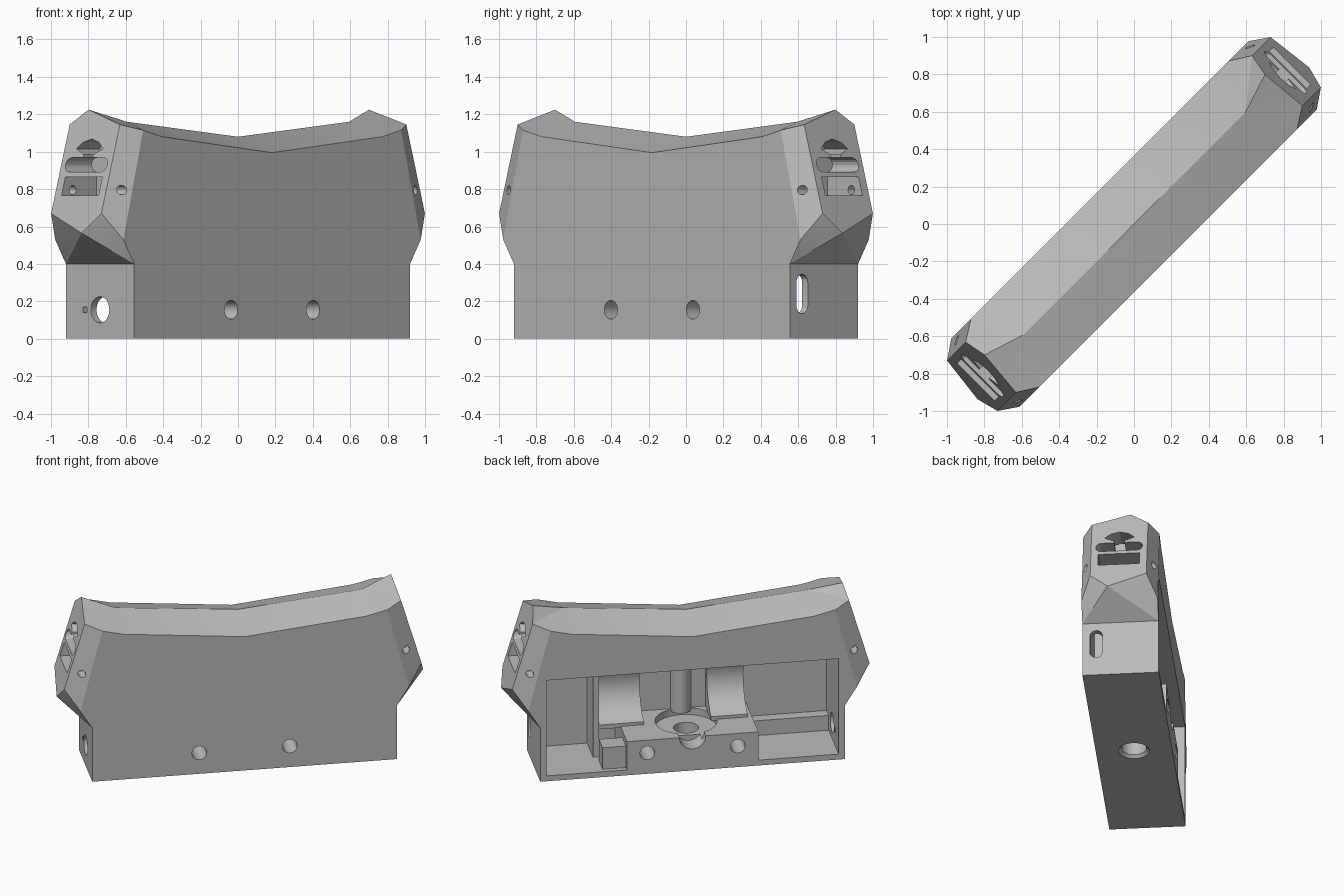
import bpy, bmesh, math
from mathutils import Matrix, Vector

cube = bpy.data.objects.get("Cube")
if cube:
    bpy.data.objects.remove(cube, do_unlink=True)

GREY = (0.5, 0.5, 0.5, 1)
mat = bpy.data.materials.new("plain grey")
mat.use_nodes = True
mat.diffuse_color = GREY
mat.node_tree.nodes["Principled BSDF"].inputs["Base Color"].default_value = GREY

V = 0.258      # half thickness
L = 1.043      # half length of the base
BACK = -0.21   # inner wall of the cavity


def make(name, bm):
    bmesh.ops.recalc_face_normals(bm, faces=bm.faces)
    mesh = bpy.data.meshes.new(name)
    bm.to_mesh(mesh)
    bm.free()
    mesh.materials.append(mat)
    ob = bpy.data.objects.new(name, mesh)
    bpy.context.collection.objects.link(ob)
    return ob


def box(name, x, y, z):
    bm = bmesh.new()
    size = [b - a for a, b in (x, y, z)]
    mid = [(a + b) / 2 for a, b in (x, y, z)]
    bmesh.ops.create_cube(bm, size=1, matrix=Matrix.Translation(mid) @ Matrix.Diagonal((*size, 1)))
    return make(name, bm)


def cylinder(name, start, end, r, r2=None):
    bm = bmesh.new()
    a, b = Vector(start), Vector(end)
    turn = (b - a).to_track_quat('Z', 'Y').to_matrix().to_4x4()
    bmesh.ops.create_cone(bm, cap_ends=True, segments=32, radius1=r, radius2=r2 or r,
                          depth=(b - a).length, matrix=Matrix.Translation((a + b) / 2) @ turn)
    return make(name, bm)


def prism(name, outline, x0, x1):
    """Extrude a (y, z) outline along the length."""
    bm = bmesh.new()
    face = bm.faces.new([bm.verts.new((x0, y, z)) for y, z in outline])
    ext = bmesh.ops.extrude_face_region(bm, geom=[face])
    bmesh.ops.translate(bm, vec=(x1 - x0, 0, 0),
                        verts=[v for v in ext["geom"] if isinstance(v, bmesh.types.BMVert)])
    return make(name, bm)


def cut(ob, cutter):
    cutter.hide_render = True
    mod = ob.modifiers.new("cut", 'BOOLEAN')
    mod.operation = 'DIFFERENCE'
    mod.solver = 'EXACT'
    mod.object = cutter
    with bpy.context.temp_override(object=ob, active_object=ob, selected_objects=[ob]):
        bpy.ops.object.modifier_apply(modifier=mod.name)
    bpy.data.objects.remove(cutter, do_unlink=True)


# Faceted slab with a dipped ridge and tapered ends
bm = bmesh.new()
for m in (1, -1):
    def face(*pts):
        bm.faces.new([bm.verts.new((m * x, y, z)) for x, y, z in pts])
    ridge0, ridge1 = (0, 0, 1.08), (0.84, 0, 1.16)
    apex, chin = (1.06, 0.07, 1.225), (1.254, -0.07, 0.565)
    sides = []
    for s in (-1, 1):
        y = s * V
        base, hip, cheek = (L, y, 0), (L, y, 0.4), (1.124, y, 0.53)
        brow, edge, dip = (0.975, y, 1.115), (0.83, y, 1.08), (0, y, 0.995)
        low, high = (1.223, s * 0.19, 0.67), (1.083, s * 0.19, 1.145)
        sides.append((base, hip, low, high))
        face((0, y, 0), base, hip, cheek, brow, edge, dip)
        face(dip, edge, ridge1, ridge0)
        face(edge, brow, ridge1)
        face(brow, high, ridge1)
        face(high, apex, ridge1)
        face(brow, cheek, low, high)
        face(cheek, chin, low)
        face(cheek, hip, chin)
    (b0, h0, l0, t0), (b1, h1, l1, t1) = sides
    face(l0, t0, apex, t1, l1, chin)
    face(h0, chin, h1)
    face(b0, h0, h1, b1)
    face((0, -V, 0), b0, b1, (0, V, 0))
bmesh.ops.remove_doubles(bm, verts=bm.verts, dist=0.0005)
bmesh.ops.dissolve_limit(bm, angle_limit=0.01, verts=bm.verts, edges=bm.edges)
body = make("body", bm)

# Open cavity in the back, leaving a raised centre block
cut(body, box("cavity", (-1, 1), (BACK, 0.4), (0.25, 0.75)))
for m in (-1, 1):
    cut(body, box("side_bay", sorted((m * 0.45, m)), (BACK, 0.4), (0.04, 0.3)))

# Centre block: round recess, drain hole, notch and two cross holes
cut(body, cylinder("recess", (0, 0, 0.2), (0, 0, 0.3), 0.21))
cut(body, cylinder("drain", (0, 0, -0.1), (0, 0, 0.3), 0.085))
cut(body, cylinder("countersink", (0, 0, -0.02), (0, 0, 0.02), 0.125, 0.085))
cut(body, cylinder("notch", (0, 0.12, 0.25), (0, 0.4, 0.25), 0.09))
for x in (-0.31, 0.31):
    cut(body, cylinder("cross_hole", (x, -0.4, 0.155), (x, 0.4, 0.155), 0.05))

# Ports in the two base ends
cut(body, cylinder("round_port", (-1.2, 0, 0.155), (-0.9, 0, 0.155), 0.07))
cut(body, box("small_port", (-1.2, -0.9), (0.1, 0.13), (0.14, 0.17)))


def stadium(cy, cz, dy, dz, r):
    """Rounded slot outline around two centres offset by (dy, dz)."""
    pts = []
    lean = math.atan2(dz, dy)
    for k, sign in enumerate((1, -1)):
        for i in range(9):
            a = lean - math.pi / 2 + k * math.pi + i * math.pi / 8
            pts.append((cy + sign * dy + r * math.cos(a), cz + sign * dz + r * math.sin(a)))
    return pts


cut(body, prism("slot_port", stadium(-0.165, 0.24, 0, 0.062, 0.043), 0.9, 1.2))

# Mushroom, slot and pocket cut into each sloped end
fan = [(0.1, 1.015), (0.06, 1.05), (0, 1.068), (-0.06, 1.05), (-0.1, 1.015),
       (-0.035, 0.985), (-0.035, 0.93), (0.035, 0.93), (0.035, 0.985)]
for m in (-1, 1):
    cut(body, prism("end_fan", fan, m * 0.95, m * 1.4))
    cut(body, prism("end_slot", stadium(0, 0.93, 0.12, 0, 0.038), m * 0.95, m * 1.4))
    cut(body, box("end_pocket", sorted((m * 0.93, m * 1.4)), (-0.14, 0.14), (0.765, 0.865)))
    cut(body, cylinder("pin_hole", (m * 1.11, -0.4, 0.795), (m * 1.11, 0.4, 0.795), 0.025))

# Curved cradles and fittings inside the cavity
parts = [body]
for name, x in (("left_cradle", (0.29, 0.61)), ("right_cradle", (-0.42, -0.17))):
    rib = box(name, x, (BACK - 0.02, 0.01), (0.24, 0.77))
    cut(rib, cylinder("saddle", (x[0] - 0.1, 0.08, 0.5), (x[1] + 0.1, 0.08, 0.5), 0.24))
    parts.append(rib)
parts.append(box("divider", (0.6, 0.64), (BACK - 0.02, 0.02), (0.03, 0.77)))
parts.append(box("corner_block", (0.44, 0.61), (0.08, 0.22), (0.03, 0.2)))
parts.append(box("back_step", (-1.01, -0.44), (BACK - 0.02, -0.13), (0.03, 0.15)))
parts.append(cylinder("column", (0, BACK, 0.24), (0, BACK, 0.77), 0.07))
cut(parts[-1], box("column_trim", (-0.2, 0.2), (-0.5, BACK - 0.02), (0, 1)))

# Turn everything to its diagonal stance and shade
turn = Matrix.Rotation(math.radians(45), 4, 'Z')
for ob in parts:
    ob.data.transform(turn)
    bpy.ops.object.select_all(action='DESELECT')
    ob.select_set(True)
    bpy.context.view_layer.objects.active = ob
    bpy.ops.object.shade_smooth_by_angle(angle=math.radians(14))
    for poly in ob.data.polygons:
        poly.material_index = 0
